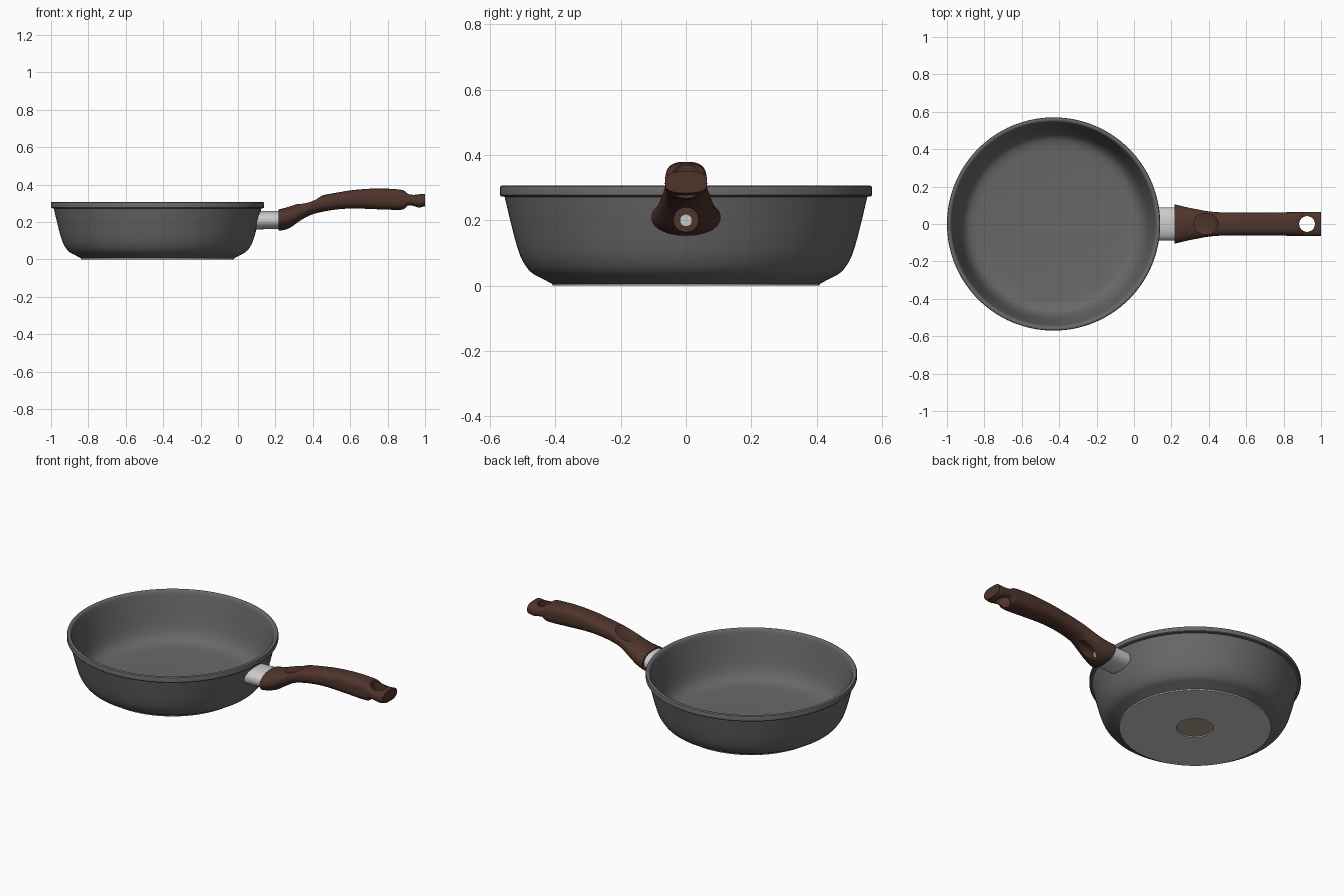
import bpy, bmesh, math
from mathutils import Matrix, Vector

if "Cube" in bpy.data.objects:
    bpy.data.objects.remove(bpy.data.objects["Cube"])

PAN_X = -0.43


def material(name, rgb):
    m = bpy.data.materials.new(name)
    m.diffuse_color = (*rgb, 1)
    m.use_nodes = True
    m.node_tree.nodes["Principled BSDF"].inputs["Base Color"].default_value = m.diffuse_color
    return m


GREY = material("dark grey coating", (0.138, 0.138, 0.140))
BROWN = material("brown handle", (0.078, 0.035, 0.025))
STEEL = material("light steel", (0.60, 0.60, 0.60))
BRONZE = material("base plate bronze", (0.42, 0.37, 0.28))


def finish(bm, name, mat, angle=35):
    bmesh.ops.recalc_face_normals(bm, faces=bm.faces)
    me = bpy.data.meshes.new(name)
    bm.to_mesh(me)
    bm.free()
    ob = bpy.data.objects.new(name, me)
    bpy.context.collection.objects.link(ob)
    if mat:
        me.materials.append(mat)
        smooth(ob, angle)
    return ob


def smooth(ob, angle):
    bpy.ops.object.select_all(action='DESELECT')
    ob.select_set(True)
    bpy.context.view_layer.objects.active = ob
    bpy.ops.object.shade_smooth_by_angle(angle=math.radians(angle))


def bridge(bm, rings):
    for a, b in zip(rings, rings[1:]):
        n = len(a)
        for i in range(n):
            bm.faces.new((a[i], a[(i + 1) % n], b[(i + 1) % n], b[i]))


def lathe(name, profile, mat, seg=128):
    """Revolve an (r, z) profile about the pan axis, capping both ends."""
    bm = bmesh.new()
    rings = [[bm.verts.new((PAN_X + r * math.cos(2 * math.pi * i / seg),
                            r * math.sin(2 * math.pi * i / seg), z))
              for i in range(seg)] for r, z in profile]
    bridge(bm, rings)
    bm.faces.new(rings[0])
    bm.faces.new(rings[-1])
    return finish(bm, name, mat)


def spline(rows, sub):
    """Catmull-Rom resampling of a list of equal-length tuples."""
    p = [Vector(r) for r in rows]
    p = [p[0] * 2 - p[1]] + p + [p[-1] * 2 - p[-2]]
    out = []
    for k in range(1, len(p) - 2):
        a, b, c, d = p[k - 1:k + 3]
        for s in range(sub):
            t = s / sub
            out.append(0.5 * (2 * b + (c - a) * t + (2 * a - 5 * b + 4 * c - d) * t * t
                              + (3 * b - a - 3 * c + d) * t ** 3))
    return out + [p[-2]]


def loft(name, stations, mat, seg=96, angle=35, follow_wall=False):
    """Superellipse sections: (x, bottom z, top z, half width, exponent)."""
    bm = bmesh.new()
    rings = []
    for k, (x0, lo, hi, w, n) in enumerate(stations):
        ring = []
        for i in range(seg):
            t = 2 * math.pi * i / seg
            c, s = math.cos(t), math.sin(t)
            y = w * math.copysign(abs(c) ** (2 / n), c)
            z = (lo + hi) / 2 + (hi - lo) / 2 * math.copysign(abs(s) ** (2 / n), s)
            x = x0
            if follow_wall and k == 0:      # end inside the curved pan wall
                x = PAN_X + math.sqrt((0.521 + 0.21 * (z - 0.16)) ** 2 - y * y)
            ring.append(bm.verts.new((x, y, z)))
        rings.append(ring)
    bridge(bm, rings)
    if not follow_wall:
        bm.faces.new(rings[0])
    bm.faces.new(rings[-1])
    return finish(bm, name, mat, angle)


def cylinder(name, r, depth, mtx, mat=None):
    bm = bmesh.new()
    bmesh.ops.create_cone(bm, cap_ends=True, segments=48, radius1=r, radius2=r,
                          depth=depth, matrix=mtx)
    return finish(bm, name, mat)


def cut(ob, cutter):
    cutter.hide_render = True
    mod = ob.modifiers.new("cut", 'BOOLEAN')
    mod.operation, mod.solver, mod.object = 'DIFFERENCE', 'EXACT', cutter
    bpy.ops.object.select_all(action='DESELECT')
    ob.select_set(True)
    bpy.context.view_layer.objects.active = ob
    bpy.ops.object.modifier_apply(modifier=mod.name)
    bpy.data.objects.remove(cutter)


# Pan body: recessed base centre, foot, curved wall, rim band, inner wall, floor
outer = spline([(0.41, 0.006), (0.44, 0.022), (0.475, 0.042), (0.502, 0.08),
                (0.52, 0.13), (0.538, 0.20), (0.555, 0.272)], 4)
inner = spline([(0.546, 0.298), (0.530, 0.23), (0.509, 0.14), (0.49, 0.085),
                (0.465, 0.052), (0.43, 0.036), (0.38, 0.03)], 4)
profile = ([(0.10, 0.008), (0.10, 0), (0.408, 0)] + [tuple(v) for v in outer]
           + [(0.567, 0.274), (0.57, 0.278), (0.57, 0.299), (0.568, 0.304),
              (0.563, 0.307), (0.556, 0.307), (0.550, 0.304)]
           + [tuple(v) for v in inner] + [(0.02, 0.03)])
pan = lathe("pan_body", profile, GREY)

# Bare steel underside and its bronze centre disc
pan.data.materials.append(STEEL)
for f in pan.data.polygons:
    if f.center.z < 0.0045:
        f.material_index = 1
lathe("base_plate", [(0.099, 0.012), (0.099, 0.005)], BRONZE, 64)

# Steel sleeve between the pan wall and the handle
loft("handle_sleeve", [(0.1, 0.160, 0.258, 0.088, 2.3),
                       (0.235, 0.163, 0.260, 0.088, 2.3)], STEEL, follow_wall=True)

# Handle: flared ferrule, arched grip, thinned hanging end
handle = loft("handle", spline([
    (0.216, 0.153, 0.266, 0.106, 2.1),
    (0.25, 0.158, 0.275, 0.097, 2.1),
    (0.29, 0.174, 0.287, 0.088, 2.1),
    (0.34, 0.207, 0.304, 0.078, 2.2),
    (0.39, 0.237, 0.324, 0.069, 2.3),
    (0.45, 0.254, 0.342, 0.063, 2.4),
    (0.53, 0.267, 0.357, 0.061, 2.5),
    (0.62, 0.272, 0.371, 0.061, 2.6),
    (0.74, 0.268, 0.379, 0.062, 2.8),
    (0.83, 0.265, 0.376, 0.063, 3.0),
    (0.882, 0.267, 0.370, 0.064, 3.0),
    (0.91, 0.285, 0.353, 0.064, 2.9),
    (0.945, 0.281, 0.348, 0.065, 2.8),
    (0.97, 0.277, 0.348, 0.065, 2.8),
    (1.0, 0.284, 0.350, 0.065, 2.8)], 8), BROWN)

# Hanging hole
cut(handle, cylinder("hole_cutter", 0.042, 0.4, Matrix.Translation((0.925, 0, 0.32))))

# Screw pocket opening backwards under the grip
X_AXIS = Matrix.Rotation(math.pi / 2, 4, 'Y')
cut(handle, cylinder("pocket_cutter", 0.038, 0.30,
                     Matrix.Translation((0.405, 0, 0.202)) @ X_AXIS))

# Oval thumb dish on top
bm = bmesh.new()
bmesh.ops.create_uvsphere(bm, u_segments=64, v_segments=48, radius=1, matrix=(
    Matrix.Translation((0.380, 0, 0.336)) @ Matrix.Rotation(-0.36, 4, 'Y')
    @ Matrix.Diagonal((0.080, 0.11, 0.034, 1))))
cut(handle, finish(bm, "dish_cutter", None))
smooth(handle, 20)

# Screw head with a slot
screw = cylinder("screw", 0.019, 0.02, Matrix.Translation((0.262, 0, 0.2)) @ X_AXIS, STEEL)
bm = bmesh.new()
bmesh.ops.create_cube(bm, size=1, matrix=Matrix.Translation((0.272, 0, 0.2))
                      @ Matrix.Rotation(0.7, 4, 'X') @ Matrix.Diagonal((0.008, 0.06, 0.006, 1)))
cut(screw, finish(bm, "slot_cutter", None))
smooth(screw, 30)
